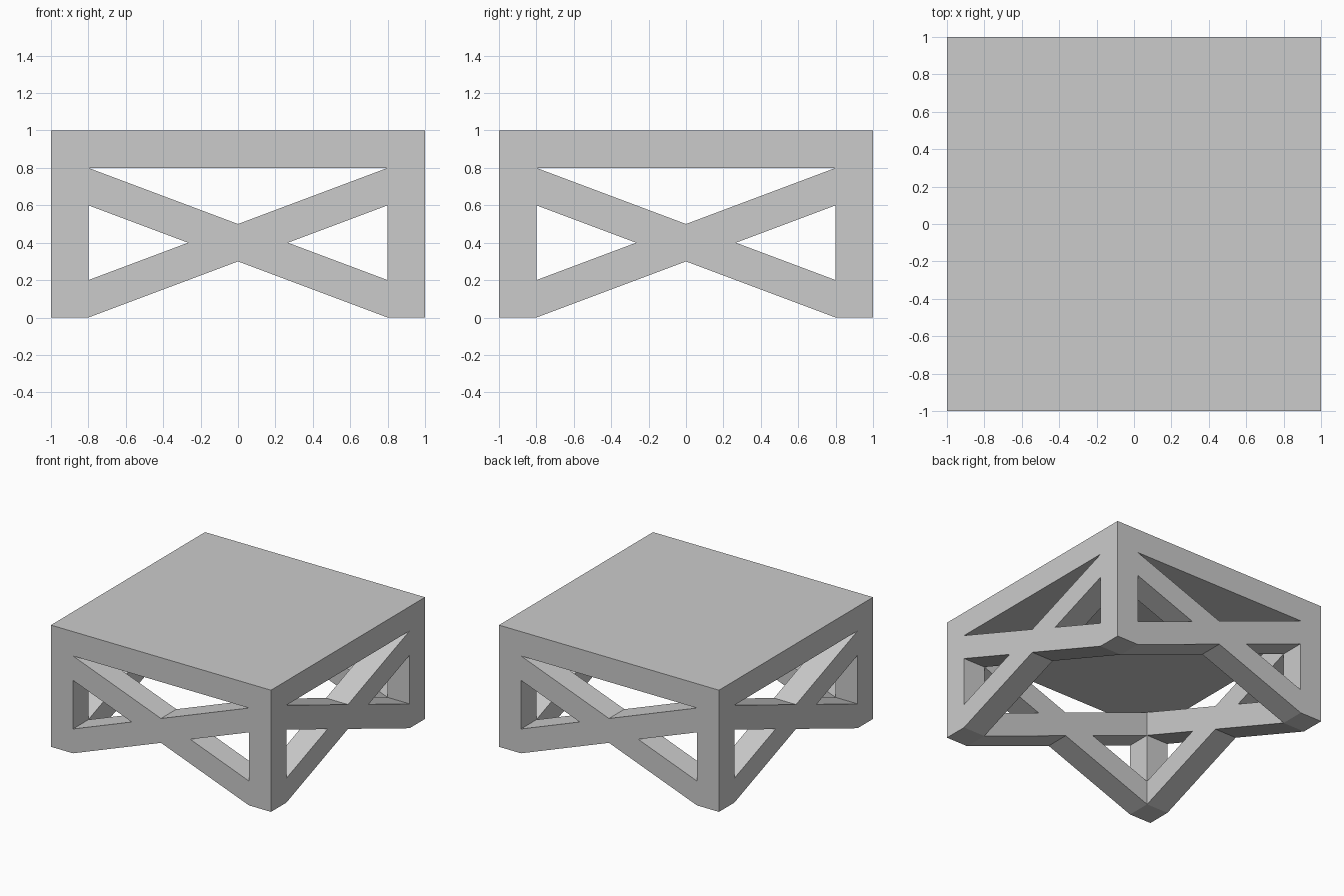
import bpy
import bmesh
from math import pi
from mathutils import Matrix

cube = bpy.data.objects.get("Cube")
if cube:
    bpy.data.objects.remove(cube, do_unlink=True)

HALF = 1.0       # half the width of the table
T = 0.2          # thickness of top, legs and braces
UNDER = 0.8      # height of the underside of the top
INNER = HALF - T

grey = bpy.data.materials.new("plain grey")
grey.use_nodes = True
colour = (0.6, 0.6, 0.6, 1)
grey.diffuse_color = colour
grey.node_tree.nodes["Principled BSDF"].inputs["Base Color"].default_value = colour


def prism(name, outline, direction, turn=0.0):
    """Extrude a closed outline along a direction and turn it about z."""
    bm = bmesh.new()
    face = bm.faces.new([bm.verts.new(p) for p in outline])
    side = bmesh.ops.extrude_face_region(bm, geom=[face], use_keep_orig=True)
    moved = [v for v in side["geom"] if isinstance(v, bmesh.types.BMVert)]
    bmesh.ops.translate(bm, verts=moved, vec=direction)
    bmesh.ops.recalc_face_normals(bm, faces=bm.faces)
    bm.transform(Matrix.Rotation(turn, 4, "Z"))
    mesh = bpy.data.meshes.new(name)
    bm.to_mesh(mesh)
    bm.free()
    mesh.materials.append(grey)
    obj = bpy.data.objects.new(name, mesh)
    bpy.context.collection.objects.link(obj)
    return obj


def square(lo, hi, z):
    return [(lo, lo, z), (hi, lo, z), (hi, hi, z), (lo, hi, z)]


# Table top
prism("table_top", square(-HALF, HALF, UNDER), (0, 0, T))

# Cross brace outline: right half, then its mirror image
slope = (UNDER - T) / (2 * INNER)
mid = UNDER / 2
notch = (mid - T) / slope
right = [(0, mid - T / 2), (INNER, 0), (INNER, T), (INNER - notch, mid),
         (INNER, UNDER - T), (INNER, UNDER), (0, mid + T / 2)]
left = [(-x, z) for x, z in reversed(right[1:-1])]
cross = [(x, -HALF, z) for x, z in right + left]

# A leg at each corner and a cross brace on each side
corners = ("front_left", "back_left", "back_right", "front_right")
sides = ("front", "left", "back", "right")
leg = [(INNER, -HALF, 0), (HALF, -HALF, 0), (HALF, -INNER, 0), (INNER, -INNER, 0)]
for i, (corner, side) in enumerate(zip(corners, sides)):
    prism(corner + "_leg", leg, (0, 0, UNDER), i * pi / 2)
    prism(side + "_cross_brace", cross, (0, T, 0), i * pi / 2)
